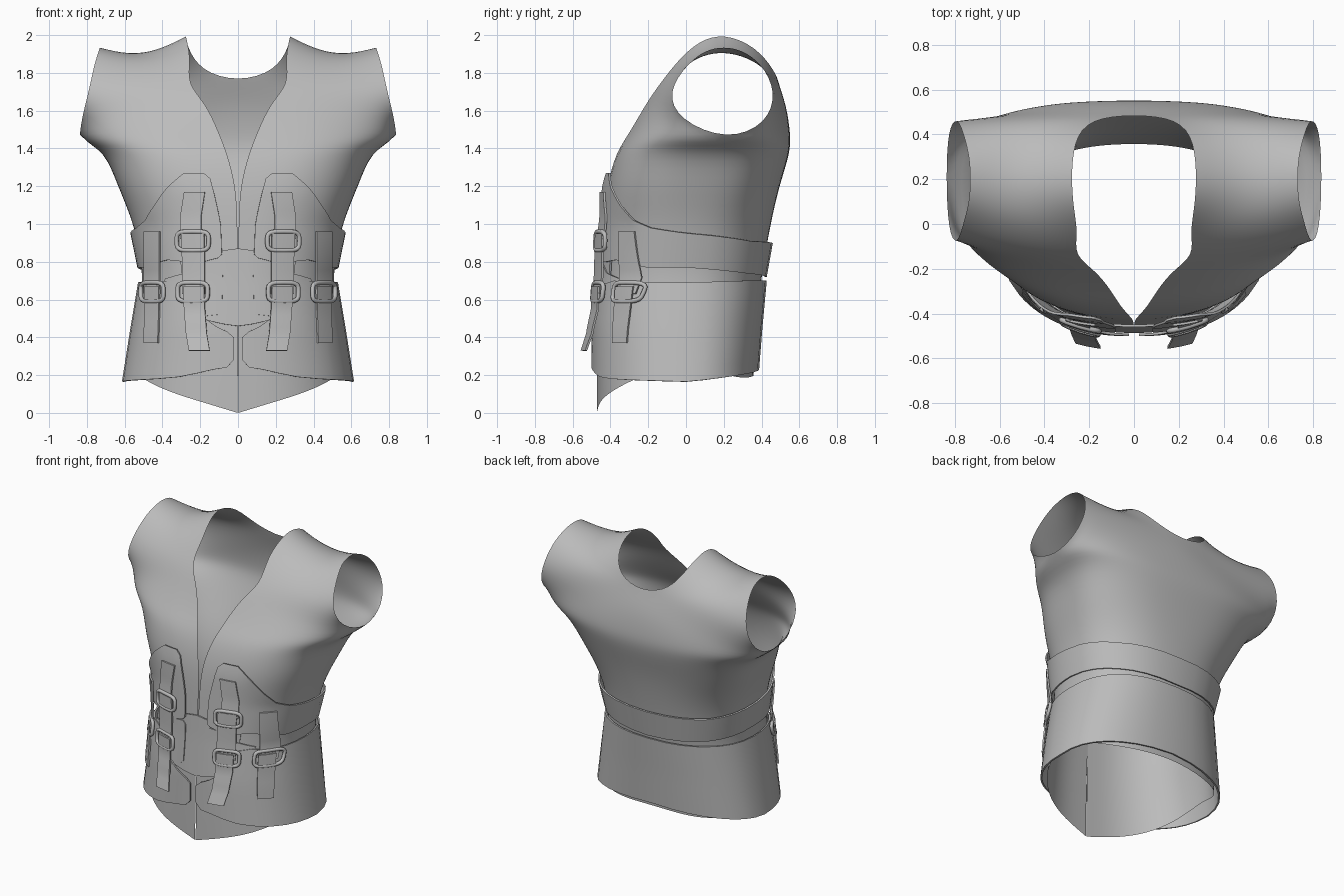
import bpy, bmesh
from math import sin, cos, asin, pi, copysign
from mathutils import Vector

old = bpy.data.objects.get("Cube")
if old:
    bpy.data.objects.remove(old)

grey = bpy.data.materials.new("plain_grey")
grey.use_nodes = True
grey.diffuse_color = (0.5, 0.5, 0.5, 1)
grey.node_tree.nodes["Principled BSDF"].inputs["Base Color"].default_value = (0.5, 0.5, 0.5, 1)

CHEST_POWER = 0.75  # squareness of the chest section
WAIST_POWER = 0.85  # rounder section for the waist
ARMPIT = 6          # last row where front and back share the side seam

# Rows from hem to shoulder: inner edge xyz, outer edge xyz, roundness, sag
FRONT = [
    (.002, -.472, .0, .57, .0, .26, 1, .055),
    (.002, -.47, .45, .54, .0, .45, 1, 0),
    (.002, -.45, .72, .495, .0, .72, 1, 0),
    (.003, -.435, 1, .552, .03, 1, 1, 0),
    (.01, -.42, 1.2, .64, .1, 1.2, 1, 0),
    (.06, -.37, 1.38, .71, .19, 1.39, 1, 0),
    (.1, -.3, 1.48, .84, .22, 1.44, 1, 0),
    (.17, -.21, 1.64, .83, -.04, 1.55, .6, 0),
    (.27, -.14, 1.74, .79, -.1, 1.7, .2, 0),
    (.25, -.04, 1.87, .76, .01, 1.85, 0, .02),
    (.27, .07, 1.97, .735, .1, 1.92, 0, .05),
    (.28, .2, 2.01, .73, .2, 1.94, 0, .06),
]
BACK_INNER = [
    (0, .36, .2), (0, .375, .45), (0, .4, .72), (0, .45, 1), (0, .495, 1.2),
    (0, .555, 1.38), (0, .555, 1.48), (0, .535, 1.63), (0, .49, 1.75),
    (.2, .47, 1.81), (.27, .37, 1.94),
]
BACK_ARMHOLE = [(.83, .43, 1.53), (.79, .48, 1.7), (.76, .4, 1.85), (.735, .3, 1.92)]

FRONT = [row + (WAIST_POWER if i < 4 else CHEST_POWER,) for i, row in enumerate(FRONT)]
BACK = []
for i, inner in enumerate(BACK_INNER):
    outer = FRONT[i][3:6] if i <= ARMPIT else BACK_ARMHOLE[i - ARMPIT - 1]
    BACK.append(inner + outer + FRONT[i][6:])
BACK.append(FRONT[-1])


def row_point(row, k):
    """Point at fraction k between the inner and outer edge of a row."""
    xi, yi, zi, xo, yo, zo, bulge, sag, power = row
    a = k * pi / 2
    s, c = sin(a) ** power, 1 - max(cos(a), 0) ** power
    across, along = k + (s - k) * bulge, k + (c - k) * bulge
    return Vector((xi + (xo - xi) * across, yi + (yo - yi) * along,
                   zi + (zo - zi) * across - sag * sin(pi * k)))


def body_row(rows, z):
    """Body section interpolated at height z."""
    i = 0
    while i < ARMPIT - 2 and rows[i + 1][5] < z:
        i += 1
    f = (z - rows[i][5]) / (rows[i + 1][5] - rows[i][5])
    return [a + (b - a) * f for a, b in zip(rows[i], rows[i + 1])]


def on_body(u, z, off):
    """u runs from front centre (0) past the side (1) to back centre (2)."""
    row = body_row(FRONT if u <= 1 else BACK, z)
    p = row_point(row, u if u <= 1 else 2 - u)
    p += Vector((p.x, p.y - row[4], 0)).normalized() * off
    p.z = z
    return p


def on_front(x, z, off):
    """Raised front surface point that ends up at the given x and z."""
    row = body_row(FRONT, z)
    aim = x
    for _ in range(4):
        s = min(max((aim - row[0]) / (row[3] - row[0]), 0), 1)
        p = on_body(asin(s ** (1 / row[8])) * 2 / pi, z, off)
        aim += x - p.x
    return p


def finish(ob, angle=.8):
    """Apply the modifiers, then colour and shade."""
    bpy.ops.object.select_all(action='DESELECT')
    ob.select_set(True)
    bpy.context.view_layer.objects.active = ob
    bpy.ops.object.convert(target='MESH')
    bpy.context.object.data.materials.append(grey)
    bpy.ops.object.shade_smooth_by_angle(angle=angle)


def add_mirrored(name, data, merge=.001):
    ob = bpy.data.objects.new(name, data)
    bpy.context.collection.objects.link(ob)
    ob.modifiers.new("mirror", 'MIRROR').merge_threshold = merge
    return ob


def grid_object(name, grids, merge=.001):
    """Sheet mesh from grids of points, welded and mirrored."""
    bm = bmesh.new()
    for grid in grids:
        vs = [[bm.verts.new(p) for p in line] for line in grid]
        for a, b in zip(vs, vs[1:]):
            for j in range(len(a) - 1):
                bm.faces.new((a[j], a[j + 1], b[j + 1], b[j]))
    bmesh.ops.remove_doubles(bm, verts=bm.verts, dist=.0005)
    bmesh.ops.recalc_face_normals(bm, faces=bm.faces)
    me = bpy.data.meshes.new(name)
    bm.to_mesh(me)
    bm.free()
    return add_mirrored(name, me, merge)


def thick_sheet(name, grid, merge=.001):
    ob = grid_object(name, [grid], merge)
    m = ob.modifiers.new("thickness", 'SOLIDIFY')
    m.thickness, m.offset = .011, 0
    finish(ob)


def subdivide(points, steps=4):
    """Evenly spaced points along a list of control points."""
    line = [[p + (q - p) * i / steps for p, q in zip(a, b)]
            for a, b in zip(points, points[1:]) for i in range(steps)]
    return line + [points[-1]]


def band(name, edge, off, merge=.001, rows=8):
    """Fitted panel; edge lists (u, lower z, upper z)."""
    thick_sheet(name, [[on_body(u, lo + (hi - lo) * r / rows, off) for r in range(rows + 1)]
                       for u, lo, hi in subdivide(edge)], merge)


def strap(name, path, width):
    """Ribbon following (x, z, offset) points down the front."""
    thick_sheet(name, [[on_front(x + width * s, z, off) for s in (-.5, 0, .5)]
                       for x, z, off in subdivide(path)])


def buckle(name, x, z, w, h, off):
    """Rounded rectangular ring lying on the front."""
    cu = bpy.data.curves.new(name, 'CURVE')
    cu.dimensions = '3D'
    cu.bevel_depth, cu.bevel_resolution = .012, 2
    sp = cu.splines.new('POLY')
    n = 24
    sp.points.add(n - 1)
    for i, pt in enumerate(sp.points):
        c, s = cos(2 * pi * i / n), sin(2 * pi * i / n)
        px = x + w / 2 * copysign(abs(c) ** .5, c)
        pz = z + h / 2 * copysign(abs(s) ** .5, s)
        pt.co = (*on_front(px, pz, off), 1)
    sp.use_cyclic_u = True
    finish(add_mirrored(name, cu), 1.2)


# Sleeveless vest body
COLS = 7
vest = grid_object("vest_body", [[[row_point(r, i / COLS) for i in range(COLS + 1)] for r in rows]
                                 for rows in (FRONT, BACK)])
smooth = vest.modifiers.new("smooth", 'SUBSURF')
smooth.levels = smooth.render_levels = 2
smooth.boundary_smooth = 'PRESERVE_CORNERS'
finish(vest, 3)

# Fitted panels around the waist
band("belly_plate", [(0, .46, .87), (.06, .47, .86), (.2, .5, .83), (.35, .55, .81)], .012, .03)
band("upper_belt", [(.07, .84, 1.24), (.09, .82, 1.27), (.18, .8, 1.27), (.31, .8, 1.19),
                    (.45, .81, 1.1), (.6, .79, 1.02), (.75, .77, .98), (1, .77, .95),
                    (1.5, .74, .91), (2, .72, .9)], .022)
band("middle_plate", [(.07, .54, .79), (.09, .52, .81), (.19, .51, .8), (.25, .5, .78),
                      (.32, .5, .74), (.5, .5, .71)], .018)
band("lower_belt", [(.012, .28, .4), (.04, .24, .43), (.1, .23, .46), (.19, .21, .52),
                    (.3, .19, .68), (.45, .18, .7), (.6, .175, .69), (1, .165, .69),
                    (1.5, .2, .7), (2, .23, .7)], .024)

# Straps and their buckles
strap("inner_upper_strap", [(.23, 1.17, .036), (.25, 1.04, .036), (.25, .92, .046)], .11)
strap("inner_middle_strap", [(.24, .95, .054), (.235, .8, .05), (.235, .63, .048)], .12)
strap("inner_strap_tail", [(.235, .67, .06), (.23, .55, .05), (.22, .42, .065), (.205, .33, .09)], .11)
strap("outer_strap", [(.455, .96, .034), (.455, .8, .04), (.455, .63, .044)], .08)
strap("outer_strap_tail", [(.455, .67, .054), (.455, .52, .042), (.46, .37, .036)], .075)
buckle("inner_upper_buckle", .24, .91, .17, .1, .05)
buckle("inner_lower_buckle", .24, .64, .16, .1, .05)
buckle("outer_buckle", .455, .64, .12, .1, .045)
